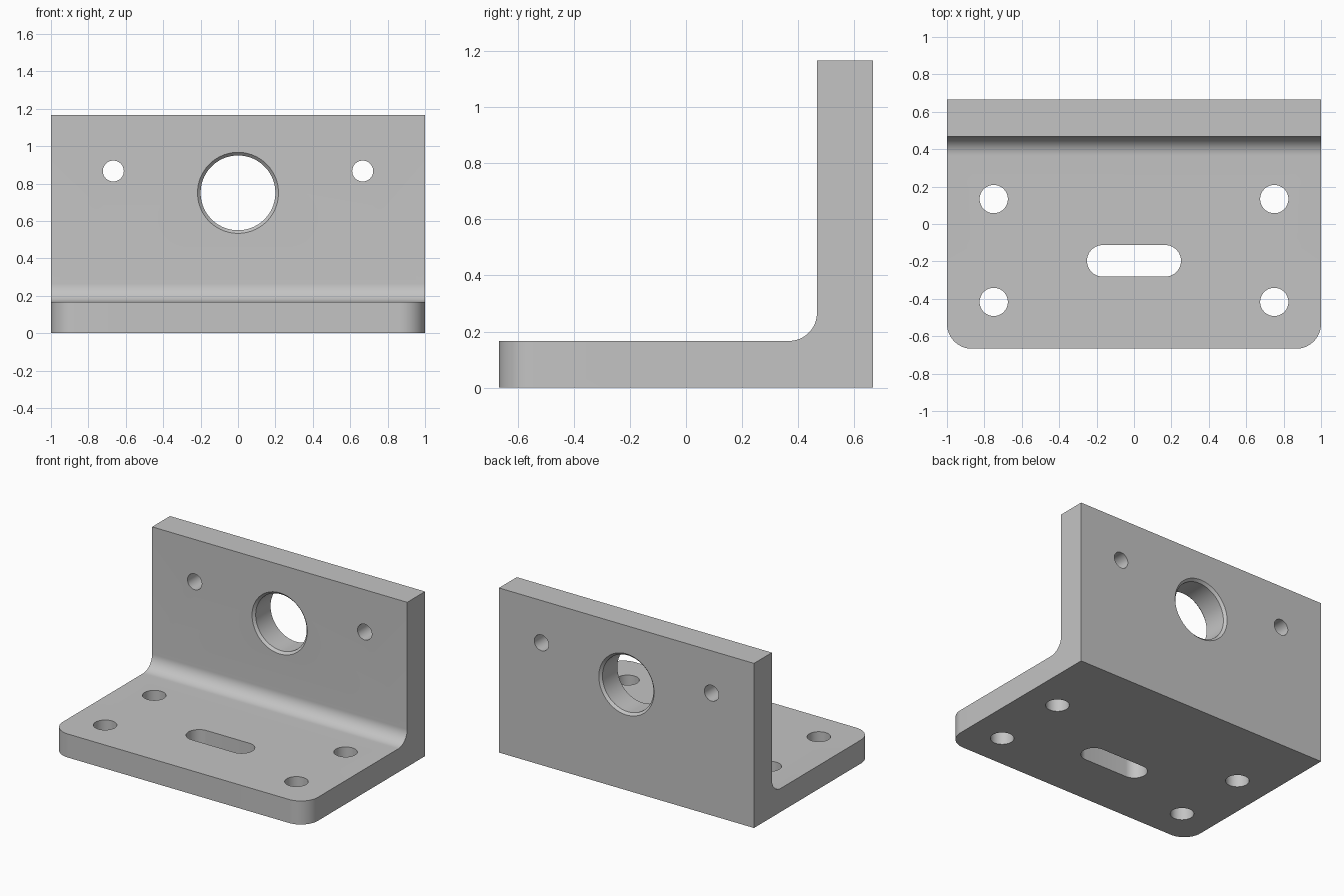
import bpy
import bmesh
from math import cos, sin, pi, radians, copysign
from mathutils import Matrix

cube = bpy.data.objects.get("Cube")
if cube:
    bpy.data.objects.remove(cube, do_unlink=True)

# Overall sizes
HALF_W, HALF_D, HEIGHT = 1.0, 0.6667, 1.1667
BASE_T, WALL_T = 0.1667, 0.2
FILLET, CORNER = 0.1, 0.1333
WALL_Y = HALF_D - WALL_T

# Single metal colour
metal = bpy.data.materials.new("grey metal")
metal.use_nodes = True
GREY = (0.55, 0.55, 0.55, 1)
metal.diffuse_color = GREY
metal.node_tree.nodes["Principled BSDF"].inputs["Base Color"].default_value = GREY


def make_object(name, bm):
    bmesh.ops.recalc_face_normals(bm, faces=bm.faces)
    mesh = bpy.data.meshes.new(name)
    bm.to_mesh(mesh)
    bm.free()
    mesh.materials.append(metal)
    obj = bpy.data.objects.new(name, mesh)
    bpy.context.collection.objects.link(obj)
    return obj


def make_cutter(name, rings, matrix, half_slot=0.0, steps=64):
    """Loft (radius, depth) rings along local z; half_slot stretches them in x."""
    bm = bmesh.new()
    loops = []
    for radius, depth in rings:
        loop = []
        for i in range(steps):
            a = 2 * pi * (i + 0.5) / steps
            x = radius * cos(a) + copysign(half_slot, cos(a))
            loop.append(bm.verts.new((x, radius * sin(a), depth)))
        loops.append(loop)
    for low, high in zip(loops, loops[1:]):
        for i in range(steps):
            j = (i + 1) % steps
            bm.faces.new((low[i], low[j], high[j], high[i]))
    bm.faces.new(loops[0])
    bm.faces.new(loops[-1])
    bm.transform(matrix)
    cutter = make_object(name, bm)
    cutter.hide_render = True
    return cutter


# Bracket body: L profile with an inner fillet, extruded across the width
profile = [(-HALF_D, 0), (HALF_D, 0), (HALF_D, HEIGHT), (WALL_Y, HEIGHT)]
for i in range(17):
    a = pi / 2 * i / 16
    profile.append((WALL_Y - FILLET + FILLET * cos(a),
                    BASE_T + FILLET - FILLET * sin(a)))
profile.append((-HALF_D, BASE_T))

bm = bmesh.new()
side = bm.faces.new([bm.verts.new((-HALF_W, y, z)) for y, z in profile])
grown = bmesh.ops.extrude_face_region(bm, geom=[side])["geom"]
bmesh.ops.translate(bm, vec=(2 * HALF_W, 0, 0),
                    verts=[v for v in grown if isinstance(v, bmesh.types.BMVert)])
bmesh.ops.recalc_face_normals(bm, faces=bm.faces)

# Rounded front corners of the base
front_edges = [e for e in bm.edges
               if all(v.co.y < -HALF_D + 0.001 for v in e.verts)
               and abs(e.verts[0].co.x - e.verts[1].co.x) < 0.001]
bmesh.ops.bevel(bm, geom=front_edges, offset=CORNER, offset_type='OFFSET',
                segments=16, profile=0.5, affect='EDGES')
bracket = make_object("angle_bracket", bm)

# Holes and slot through the base
cutters = []
through_base = (-0.1, BASE_T + 0.1)
for x in (-0.75, 0.75):
    for y in (-0.4167, 0.1333):
        cutters.append(make_cutter("base_hole_cutter",
                                   [(0.0755, z) for z in through_base],
                                   Matrix.Translation((x, y, 0))))
cutters.append(make_cutter("slot_cutter", [(0.0845, z) for z in through_base],
                           Matrix.Translation((0, -0.197, 0)), half_slot=0.1667))


# Holes and chamfered bore through the wall
def wall_matrix(x, z):
    return Matrix.Translation((x, HALF_D - WALL_T / 2, z)) @ Matrix.Rotation(pi / 2, 4, 'X')


for x in (-0.6667, 0.6667):
    cutters.append(make_cutter("wall_hole_cutter", [(0.056, -0.2), (0.056, 0.2)],
                               wall_matrix(x, 0.8667)))
R, C, T = 0.2, 0.0167, WALL_T / 2
bore = [(R + 2 * C, -T - C), (R, -T + C), (R, T - C), (R + 2 * C, T + C)]
cutters.append(make_cutter("bore_cutter", bore, wall_matrix(0, 0.75)))

# Cut everything, then drop the cutters
bpy.context.view_layer.objects.active = bracket
for obj in bpy.context.selected_objects:
    obj.select_set(False)
bracket.select_set(True)
for cutter in cutters:
    cut = bracket.modifiers.new("cut", 'BOOLEAN')
    cut.operation = 'DIFFERENCE'
    cut.solver = 'EXACT'
    cut.object = cutter
    bpy.ops.object.modifier_apply(modifier=cut.name)
    bpy.data.objects.remove(cutter, do_unlink=True)

bpy.ops.object.shade_smooth_by_angle(angle=radians(30))
